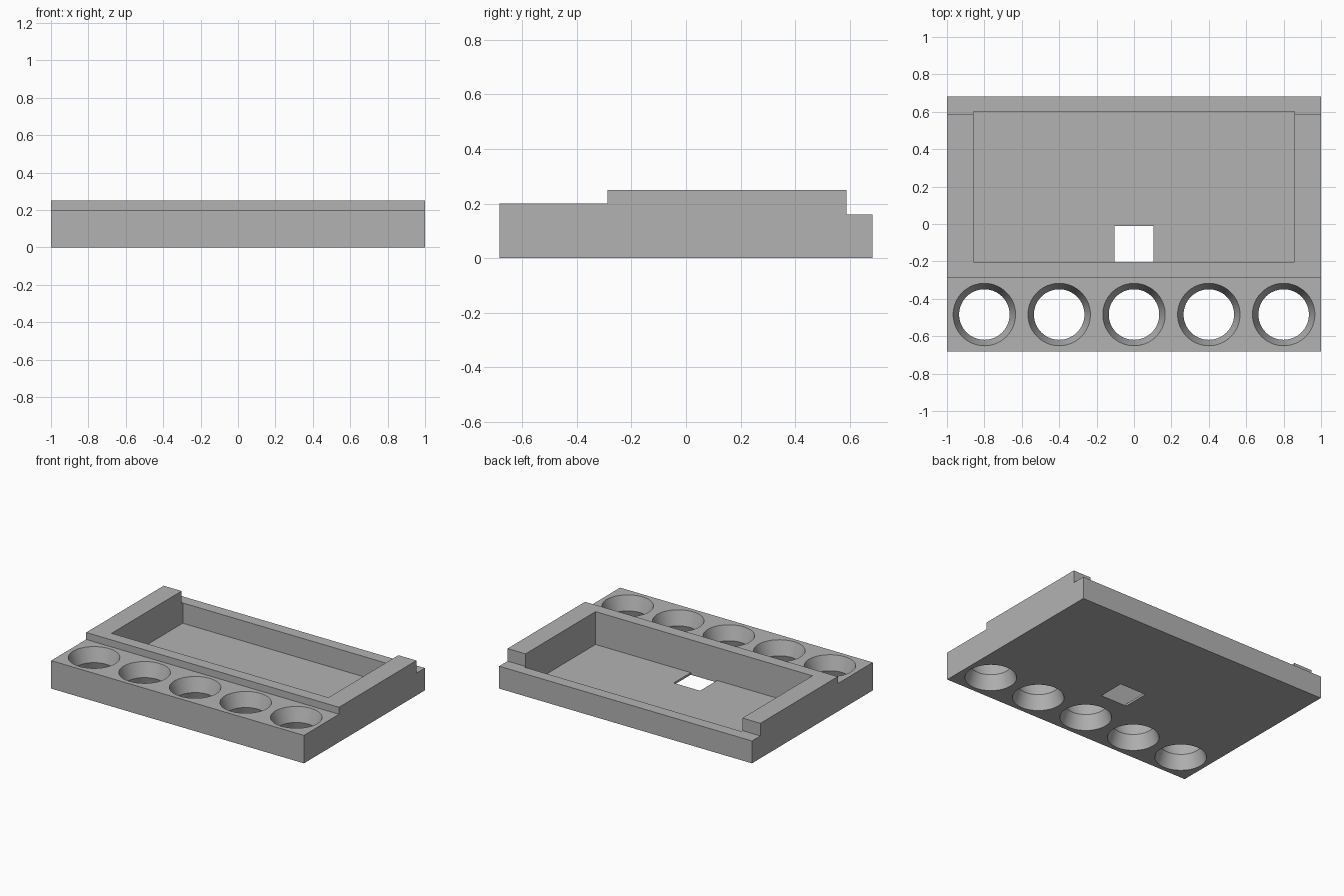
import bpy
import bmesh
import math

if "Cube" in bpy.data.objects:
    bpy.data.objects.remove(bpy.data.objects["Cube"], do_unlink=True)

HALF_Y = 0.683
TOP, SHELF, LEDGE, FLOOR = 0.25, 0.2, 0.16, 0.015
POCKET_X, POCKET_FRONT, POCKET_BACK = 0.858, -0.203, 0.601
HOLE_Y, HOLE_R, THROAT_R = -0.484, 0.167, 0.135

grey = bpy.data.materials.new("plain grey")
grey.use_nodes = True
grey.diffuse_color = (0.45, 0.45, 0.45, 1)
grey.node_tree.nodes["Principled BSDF"].inputs["Base Color"].default_value = (0.45, 0.45, 0.45, 1)


def finish(name, bm):
    bmesh.ops.recalc_face_normals(bm, faces=bm.faces)
    mesh = bpy.data.meshes.new(name)
    bm.to_mesh(mesh)
    bm.free()
    mesh.materials.append(grey)
    obj = bpy.data.objects.new(name, mesh)
    bpy.context.collection.objects.link(obj)
    return obj


def extrude_profile(name, profile, half_width):
    """Sweep a (y, z) outline across x."""
    bm = bmesh.new()
    face = bm.faces.new([bm.verts.new((-half_width, y, z)) for y, z in profile])
    swept = bmesh.ops.extrude_face_region(bm, geom=[face])["geom"]
    moved = [g for g in swept if isinstance(g, bmesh.types.BMVert)]
    bmesh.ops.translate(bm, vec=(2 * half_width, 0, 0), verts=moved)
    return finish(name, bm)


def box(name, half_width, y0, y1, z0, z1):
    return extrude_profile(name, [(y0, z0), (y1, z0), (y1, z1), (y0, z1)], half_width)


def hourglass(name, x, sides=64):
    """Double cone, narrowest at mid height of the shelf."""
    mid, over = SHELF / 2, 0.02
    wide = THROAT_R + (HOLE_R - THROAT_R) * (mid + over) / mid
    bm = bmesh.new()
    rings = []
    for r, z in ((wide, -over), (THROAT_R, mid), (wide, SHELF + over)):
        angles = [2 * math.pi * i / sides for i in range(sides)]
        rings.append([bm.verts.new((x + r * math.cos(a), HOLE_Y + r * math.sin(a), z))
                      for a in angles])
    for low, high in zip(rings, rings[1:]):
        for i in range(sides):
            j = (i + 1) % sides
            bm.faces.new((low[i], low[j], high[j], high[i]))
    bm.faces.new(rings[0])
    bm.faces.new(rings[-1])
    return finish(name, bm)


# Stepped body: front shelf, raised middle, low back ledge
tray = extrude_profile("tray_body", [
    (-HALF_Y, 0), (HALF_Y, 0), (HALF_Y, LEDGE), (0.588, LEDGE),
    (0.588, TOP), (-0.287, TOP), (-0.287, SHELF), (-HALF_Y, SHELF)], 1.0)

# Pocket, floor window and row of flared holes
cutters = [
    box("pocket_cutter", POCKET_X, POCKET_FRONT, POCKET_BACK, FLOOR, TOP + 0.1),
    box("window_cutter", 0.104, POCKET_FRONT, -0.01, -0.1, 0.1),
]
cutters += [hourglass("hole_cutter", 0.4 * i) for i in range(-2, 3)]

bpy.ops.object.select_all(action="DESELECT")
tray.select_set(True)
bpy.context.view_layer.objects.active = tray
for cutter in cutters:
    cutter.hide_render = True
    mod = tray.modifiers.new("cut", "BOOLEAN")
    mod.operation = "DIFFERENCE"
    mod.solver = "EXACT"
    mod.object = cutter
    bpy.ops.object.modifier_apply(modifier=mod.name)
    bpy.data.objects.remove(cutter, do_unlink=True)

bpy.ops.object.shade_smooth_by_angle(angle=math.radians(25))
